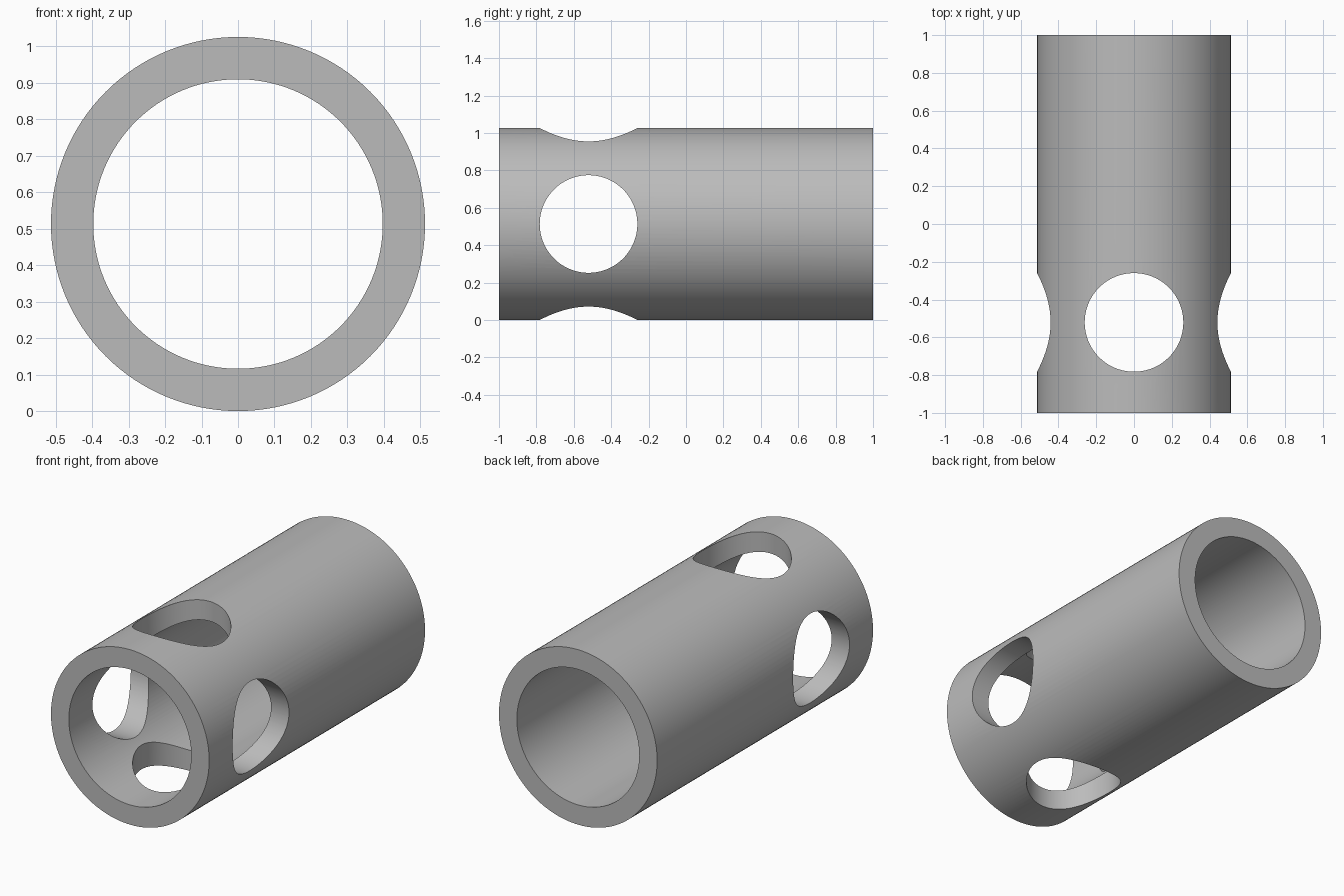
import bpy
import math

OUTER, INNER, LENGTH = 0.513, 0.397, 2.0
HOLE, HOLE_Y = 0.261, -0.521

cube = bpy.data.objects.get("Cube")
if cube:
    bpy.data.objects.remove(cube, do_unlink=True)

grey = bpy.data.materials.new("plain grey")
grey.use_nodes = True
colour = (0.5, 0.5, 0.5, 1)
grey.diffuse_color = colour
grey.node_tree.nodes["Principled BSDF"].inputs["Base Color"].default_value = colour


def cylinder(name, radius, depth, y, rotation):
    bpy.ops.mesh.primitive_cylinder_add(
        vertices=128, radius=radius, depth=depth,
        location=(0, y, OUTER), rotation=rotation)
    obj = bpy.context.object
    obj.name = name
    obj.data.materials.append(grey)
    return obj


def cut(target, cutter):
    mod = target.modifiers.new("cut", 'BOOLEAN')
    mod.operation = 'DIFFERENCE'
    mod.solver = 'EXACT'
    mod.object = cutter
    bpy.context.view_layer.objects.active = target
    bpy.ops.object.modifier_apply(modifier=mod.name)
    bpy.data.objects.remove(cutter, do_unlink=True)


# Tube lying along y
quarter = math.pi / 2
tube = cylinder("tube", OUTER, LENGTH, 0, (quarter, 0, 0))

# Bore, then the vertical and sideways cross holes
cut(tube, cylinder("bore_cutter", INNER, LENGTH + 1, 0, (quarter, 0, 0)))
cut(tube, cylinder("vertical_hole_cutter", HOLE, 2, HOLE_Y, (0, 0, 0)))
cut(tube, cylinder("side_hole_cutter", HOLE, 2, HOLE_Y, (0, quarter, 0)))

# Smooth walls with crisp rims
bpy.ops.object.select_all(action='DESELECT')
tube.select_set(True)
bpy.context.view_layer.objects.active = tube
bpy.ops.object.shade_smooth_by_angle(angle=math.radians(30))
